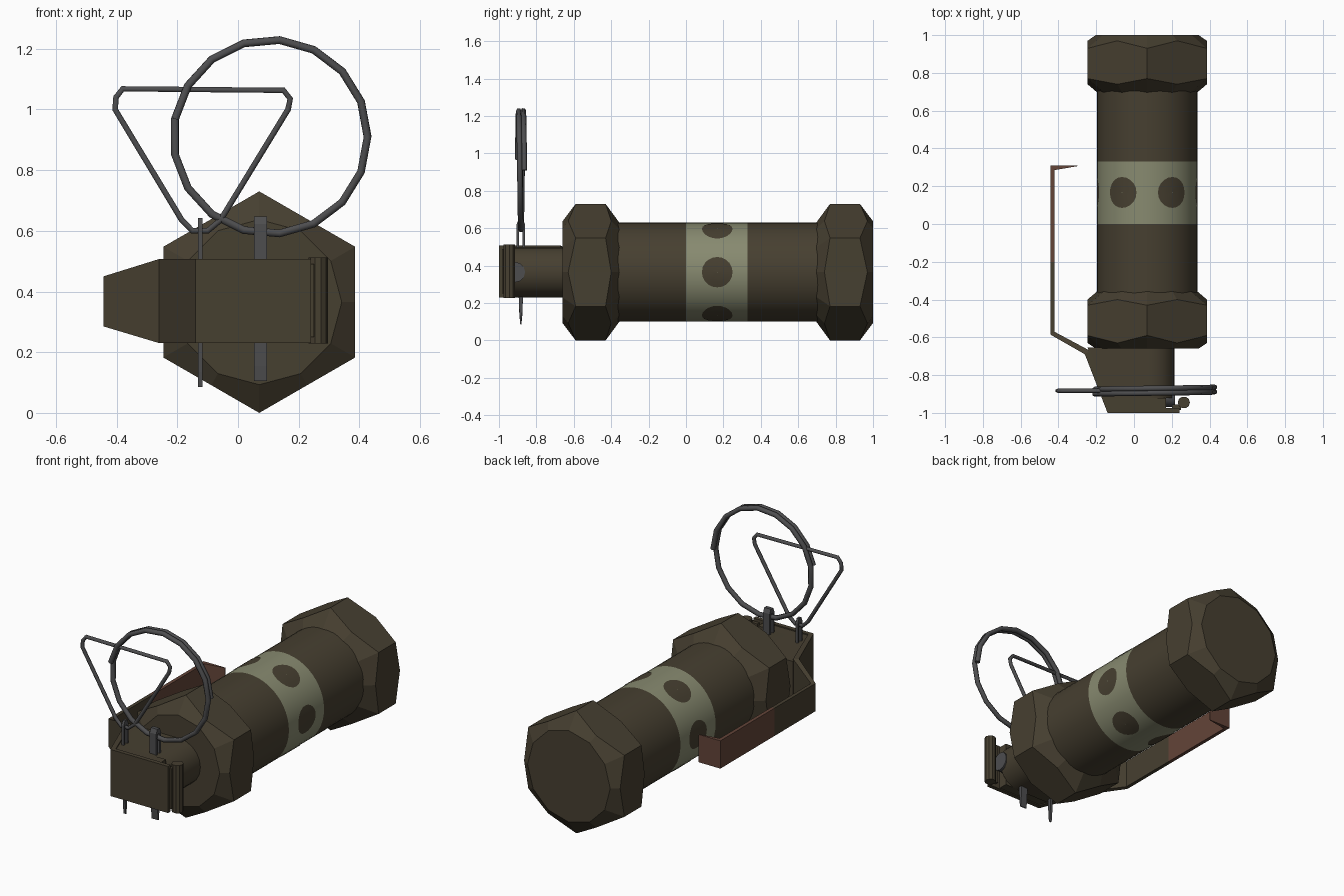
import bpy, bmesh, math
from math import sin, cos, pi

if "Cube" in bpy.data.objects:
    bpy.data.objects.remove(bpy.data.objects["Cube"])

CX, CZ, R = 0.07, 0.365, 0.265      # body axis and radius


def material(name, rgb):
    m = bpy.data.materials.new(name)
    m.diffuse_color = (*rgb, 1)
    m.use_nodes = True
    m.node_tree.nodes["Principled BSDF"].inputs["Base Color"].default_value = m.diffuse_color
    return m


OLIVE = material("dark olive", (0.062, 0.050, 0.030))
SAGE = material("sage green", (0.245, 0.255, 0.162))
STEEL = material("dark steel", (0.075, 0.075, 0.078))
BROWN = material("red brown", (0.125, 0.058, 0.040))


def make(name, verts, faces, *mats, smooth=False):
    me = bpy.data.meshes.new(name)
    me.from_pydata(verts, [], faces)
    bm = bmesh.new()
    bm.from_mesh(me)
    bmesh.ops.recalc_face_normals(bm, faces=bm.faces)
    bm.to_mesh(me)
    bm.free()
    for m in mats:
        me.materials.append(m)
    ob = bpy.data.objects.new(name, me)
    bpy.context.collection.objects.link(ob)
    if smooth:
        bpy.context.view_layer.objects.active = ob
        ob.select_set(True)
        bpy.ops.object.shade_smooth_by_angle(angle=math.radians(35))
        ob.select_set(False)
    return ob


def loft(name, rings, *mats, caps=True, smooth=False):
    """Skin closed rings that share one point count."""
    n = len(rings[0])
    verts = [p for r in rings for p in r]
    faces = [(k * n + i, k * n + (i + 1) % n, (k + 1) * n + (i + 1) % n, (k + 1) * n + i)
             for k in range(len(rings) - 1) for i in range(n)]
    if caps:
        faces += [tuple(range(n)), tuple(range(len(verts) - n, len(verts)))]
    return make(name, verts, faces, *mats, smooth=smooth)


def ring_y(y, r, n):
    return [(CX + r * cos(2 * pi * i / n), y, CZ + r * sin(2 * pi * i / n)) for i in range(n)]


def tube(name, pts, radius, mat, closed):
    cu = bpy.data.curves.new(name, 'CURVE')
    cu.dimensions = '3D'
    cu.bevel_depth, cu.bevel_resolution, cu.use_fill_caps = radius, 1, True
    sp = cu.splines.new('POLY')
    sp.points.add(len(pts) - 1)
    for p, q in zip(sp.points, pts):
        p.co = (*q, 1)
    sp.use_cyclic_u = closed
    cu.materials.append(mat)
    ob = bpy.data.objects.new(name, cu)
    bpy.context.collection.objects.link(ob)
    bpy.context.view_layer.objects.active = ob
    ob.select_set(True)
    bpy.ops.object.convert(target='MESH')
    ob.select_set(False)


# Body tube, split at the painted band
def body(name, y0, y1, mat):
    loft(name, [ring_y(y0, R, 48), ring_y(y1, R, 48)], mat, caps=False, smooth=True)


body("body_front", -0.38, 0.0, OLIVE)
body("body_band", 0.0, 0.33, SAGE)
body("body_rear", 0.33, 0.72, OLIVE)

# Six round spots wrapped on the band
for k in range(6):
    def wrap(r, t):
        a = k * pi / 3 + r * cos(t) / R
        return (CX + (R + 0.002) * cos(a), 0.167 + r * sin(t), CZ + (R + 0.002) * sin(a))
    loft(f"band_spot_{k + 1}",
         [[wrap(r, 2 * pi * i / 20) for i in range(20)] for r in (0.082, 0.055, 0.028, 0.002)],
         OLIVE, caps=False, smooth=True)


# Hexagonal end caps, chamfered so flats and corners end at different y
def hex_cap(name, yc, s):
    def zigzag(y_flat, y_corner):
        out = []
        for i in range(12):
            r, y = (0.316, y_flat) if i % 2 == 0 else (0.365, y_corner)
            a = i * pi / 6
            out.append((CX + r * cos(a), yc + s * y, CZ + r * sin(a)))
        return out
    loft(name, [ring_y(yc - s * 0.155, R - 0.002, 12), zigzag(-0.11, -0.08),
                zigzag(0.12, 0.08), ring_y(yc + s * 0.15, 0.272, 12)], OLIVE)


hex_cap("rear_cap", 0.85, 1)
hex_cap("front_cap", -0.51, -1)


# Fuze body: round on the right side, flat top and bottom running to the left
def fuze_ring(y, left):
    arc = [(0.08 + 0.135 * cos(a), y, CZ + 0.135 * sin(a))
           for a in (-pi / 2 + pi * i / 10 for i in range(11))]
    return arc + [(left, y, 0.5), (left, y, 0.23)]


loft("fuze_body", [fuze_ring(-0.655, -0.245), fuze_ring(-0.92, -0.155)], OLIVE, smooth=True)
loft("fuze_nose", [[(x, y, z) for x, z in ((x0, 0.235), (0.17, 0.235), (0.17, 0.5), (x0, 0.5))]
                   for y, x0 in ((-0.92, -0.155), (-0.985, -0.135))], OLIVE)
loft("striker", [[(x, -0.915 + 0.055 * cos(a), CZ + 0.055 * sin(a))
                  for a in (2 * pi * i / 12 for i in range(12))] for x in (0.1, 0.218)],
     STEEL, smooth=True)

# Safety lever: bent strip, outer and inner edge per station with its z range
stations = [((0.24, -1.0), (0.24, -0.975), 0.23, 0.507),
            ((-0.14, -1.0), (-0.12, -0.975), 0.23, 0.507),
            ((-0.26, -0.69), (-0.235, -0.67), 0.23, 0.507),
            ((-0.443, -0.585), (-0.422, -0.57), 0.285, 0.45),
            ((-0.443, -0.2), (-0.422, -0.2), 0.285, 0.45),
            ((-0.443, 0.31), (-0.422, 0.285), 0.285, 0.45),
            ((-0.30, 0.31), (-0.30, 0.306), 0.285, 0.45)]
lever = loft("safety_lever", [[(*o, z0), (*o, z1), (*i, z1), (*i, z0)]
                              for o, i, z0, z1 in stations], OLIVE, BROWN)
for f in lever.data.polygons:
    f.material_index = 1 if f.center.y > -0.2 else 0

# Hinge pin beside the lever
loft("hinge_pin", [[(0.264 + 0.032 * cos(a), -0.945 + 0.032 * sin(a), z)
                    for a in (2 * pi * i / 10 for i in range(10))] for z in (0.228, 0.512)],
     OLIVE, smooth=True)
loft("hinge_tab", [[(x, y, z) for x, y in ((0.2, -0.985), (0.25, -0.985), (0.25, -0.955), (0.2, -0.955))]
                   for z in (0.25, 0.49)], OLIVE)


# Cotter pins: an eye above the fuze and a tapered tail below
def cotter(name, x, w, top, bottom):
    eye = [(-0.022, 0.49), (-0.022, top - 0.025), (-0.011, top), (0.011, top),
           (0.022, top - 0.025), (0.022, 0.49), (0.01, 0.49), (0.01, top - 0.03),
           (-0.01, top - 0.03), (-0.01, 0.49)]
    tail = [(-0.012, 0.25), (0.012, 0.25), (0.008, bottom + 0.05), (0.003, bottom),
            (-0.003, bottom), (-0.008, bottom + 0.05)]
    for part, shape in (("eye", eye), ("tail", tail)):
        loft(f"{name}_{part}", [[(x + s * w / 2, -0.883 + y, z) for y, z in shape]
                                for s in (-1, 1)], STEEL)


cotter("ring_pin", 0.074, 0.043, 0.648, 0.105)
cotter("clip_pin", -0.125, 0.015, 0.642, 0.085)

# Split pull ring: one and a half turns of wire
N = 17
turns = [2 * pi * i / N for i in range(int(N * 1.5) + 1)]
tube("pull_ring", [(0.107 + 0.32 * cos(a), -0.864 - 0.036 * a / turns[-1], 0.91 + 0.32 * sin(a))
                   for a in turns], 0.0145, STEEL, False)

# Triangular wire clip
clip = [(-0.405, 1.0), (-0.402, 1.04), (-0.38, 1.068), (0.15, 1.063), (0.172, 1.035),
        (0.165, 1.0), (-0.058, 0.635), (-0.1, 0.6), (-0.15, 0.6), (-0.185, 0.635)]
tube("wire_clip", [(x, -0.883, z) for x, z in clip], 0.011, STEEL, True)
